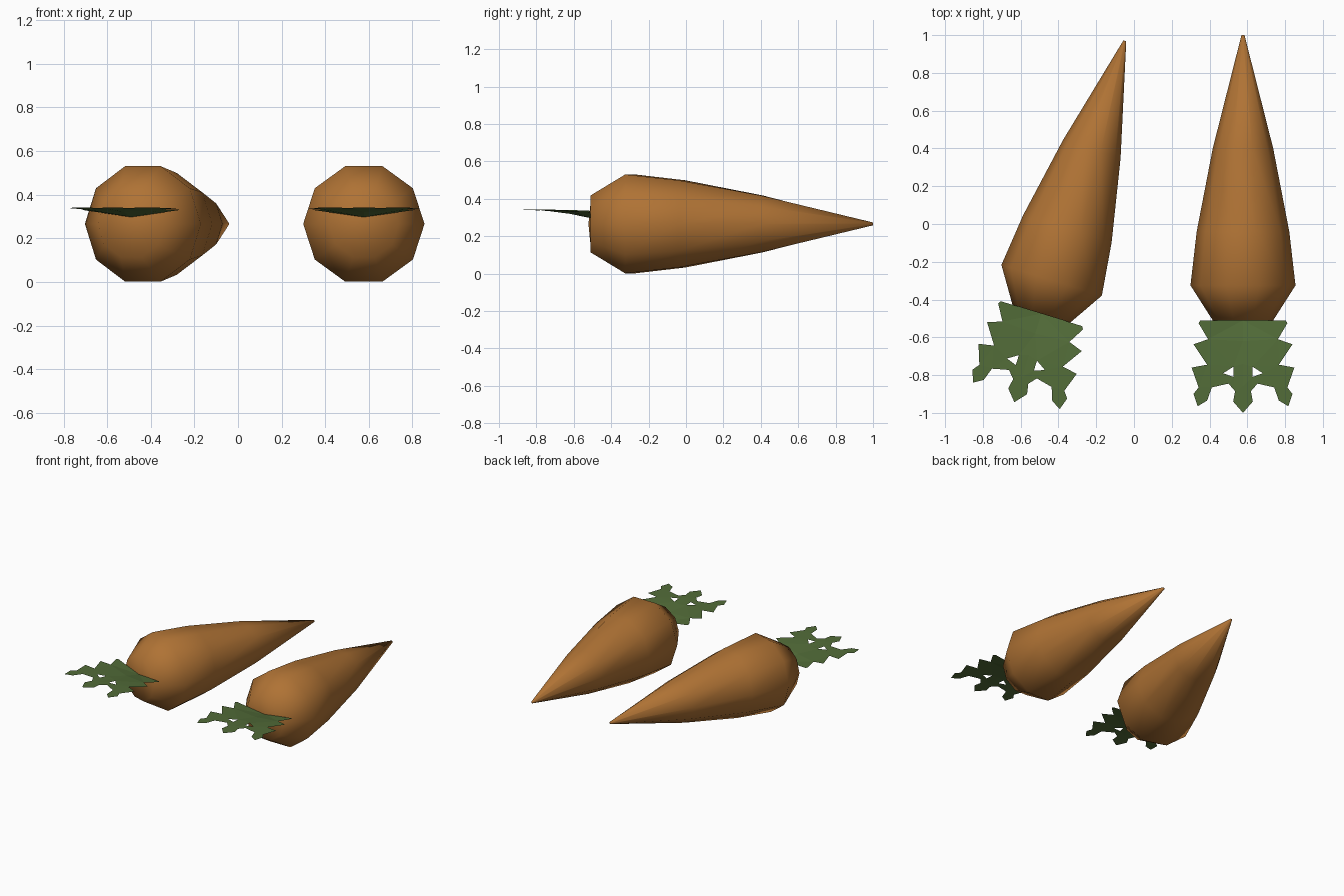
import bpy, bmesh, math

if "Cube" in bpy.data.objects:
    bpy.data.objects.remove(bpy.data.objects["Cube"])

SIDES = 10
AXIS_Z = 0.266
# (position along the root, radius)
ROOT_PROFILE = [(-0.51, 0.16), (-0.325, 0.278), (-0.04, 0.245), (0.40, 0.16), (1.0, 0.008)]
# right half of the leaf outline, from the crown out to the middle tip
LEAF_HALF = [(0, -0.51), (0.225, -0.51), (0.235, -0.525), (0.185, -0.61), (0.262, -0.637),
             (0.19, -0.745), (0.272, -0.76), (0.235, -0.865), (0.262, -0.90),
             (0.24, -0.965), (0.19, -0.935), (0.165, -0.865), (0.077, -0.845),
             (0.042, -0.885), (0.052, -0.94), (0, -1.0), (0, -0.86), (0, -0.74), (0, -0.62)]
LEAF_HOLE = [(0.05, -0.755), (0.105, -0.79), (0.05, -0.81)]


def material(name, rgb):
    m = bpy.data.materials.new(name)
    m.diffuse_color = (*rgb, 1)
    m.use_nodes = True
    m.node_tree.nodes["Principled BSDF"].inputs["Base Color"].default_value = m.diffuse_color
    return m


ORANGE = material("root orange", (0.43, 0.17, 0.035))
GREEN = material("leaf green", (0.085, 0.15, 0.04))


def finish(bm, name, mat, loc, angle):
    me = bpy.data.meshes.new(name)
    bm.to_mesh(me)
    bm.free()
    me.materials.append(mat)
    ob = bpy.data.objects.new(name, me)
    ob.location = (*loc, 0)
    ob.rotation_euler.z = angle
    bpy.context.collection.objects.link(ob)
    return ob


def make_root(name, loc, angle):
    # ten-sided tapering root, lofted ring by ring
    bm = bmesh.new()
    rings = []
    for y, r in ROOT_PROFILE:
        rings.append([bm.verts.new((r * math.cos(a), y, AXIS_Z + r * math.sin(a)))
                      for a in (math.tau * i / SIDES for i in range(SIDES))])
    for a, b in zip(rings, rings[1:]):
        for i in range(SIDES):
            j = (i + 1) % SIDES
            bm.faces.new((a[i], a[j], b[j], b[i]))
    bm.faces.new(rings[0])
    bm.faces.new(rings[-1])
    bmesh.ops.recalc_face_normals(bm, faces=bm.faces)
    for f in bm.faces:
        f.smooth = True
    return finish(bm, name, ORANGE, loc, angle)


def leaf_height(x, y):
    # droops toward the crown, most strongly along the middle
    t = max(0, (y + 0.88) / 0.37)
    return 0.342 - 0.045 * t * t * (1 - abs(x) / 0.32)


def make_leaf(name, loc, angle):
    # thin toothed leaf sheet with two small gaps
    bm = bmesh.new()
    for side in (1, -1):
        edges = []
        for loop in (LEAF_HALF, LEAF_HOLE):
            vs = [bm.verts.new((side * x, y, 0)) for x, y in loop]
            edges += [bm.edges.new((v, vs[(i + 1) % len(vs)])) for i, v in enumerate(vs)]
        bmesh.ops.triangle_fill(bm, edges=edges, use_beauty=True, normal=(0, 0, 1))
    bmesh.ops.remove_doubles(bm, verts=bm.verts, dist=0.001)
    for v in bm.verts:
        v.co.z = leaf_height(v.co.x, v.co.y)
    for f in bm.faces:
        f.normal_update()
        if f.normal.z < 0:
            f.normal_flip()
    return finish(bm, name, GREEN, loc, angle)


# two carrots, the left one turned
for label, loc, angle in (("right", (0.577, 0), 0), ("left", (-0.341, 0.013), math.radians(-17))):
    make_root(label + "_carrot_root", loc, angle)
    make_leaf(label + "_carrot_leaf", loc, angle)
